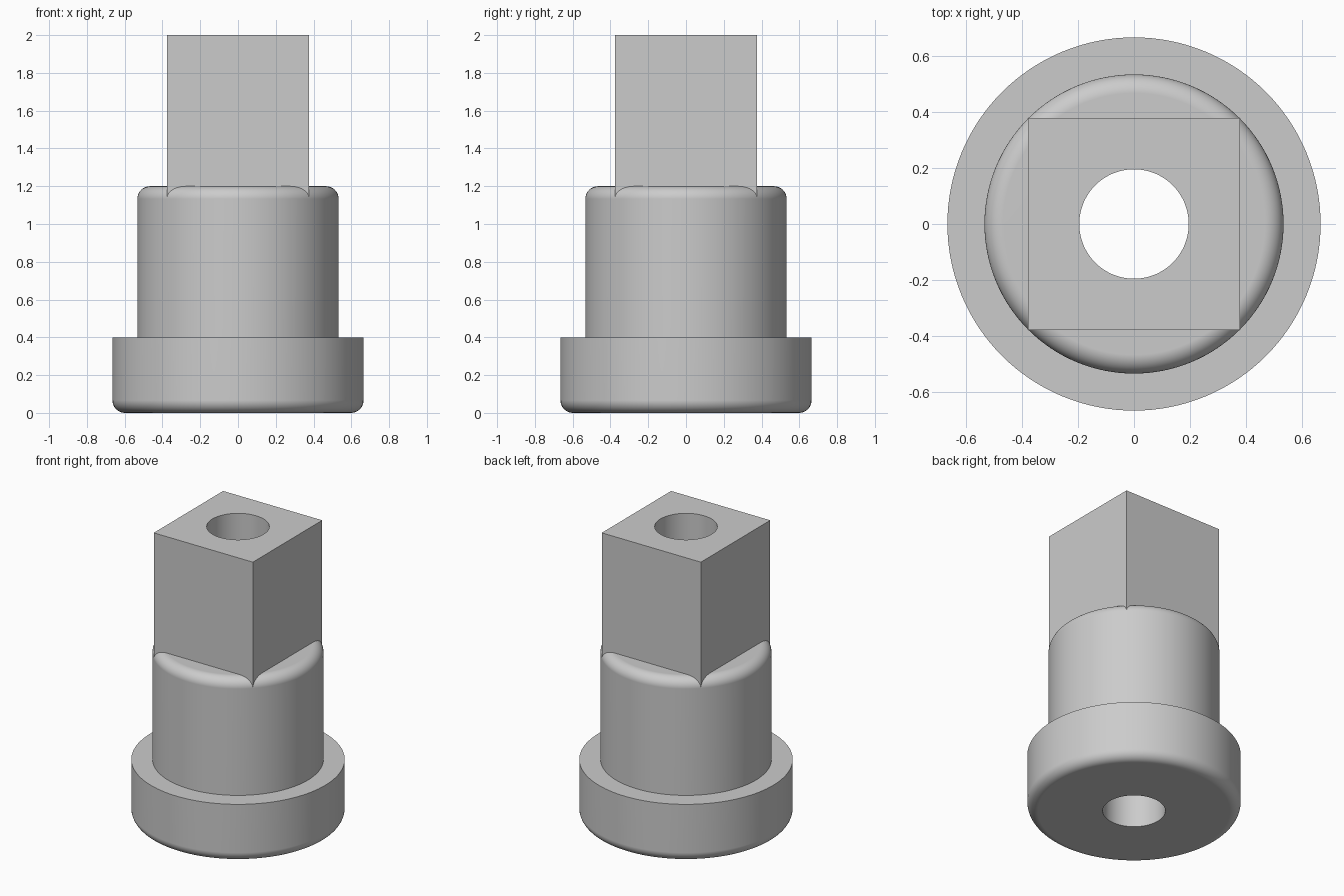
import bpy, bmesh, math

cube = bpy.data.objects.get("Cube")
if cube:
    bpy.data.objects.remove(cube)

SEGMENTS = 128
BORE = 0.195
FLANGE = 0.665
BARREL = 0.533
HALF = BARREL / math.sqrt(2)   # square corners touch the barrel wall
FILLET = 0.067
SOCKET = 1.13

grey = bpy.data.materials.new("grey metal")
grey.use_nodes = True
colour = (0.6, 0.6, 0.6, 1)
grey.diffuse_color = colour
grey.node_tree.nodes["Principled BSDF"].inputs["Base Color"].default_value = colour


def arc(cx, cz, start, end, steps=10):
    """Points of a fillet in the radius/height plane."""
    angles = [math.radians(start + (end - start) * i / steps) for i in range(steps + 1)]
    return [(cx + FILLET * math.cos(a), cz + FILLET * math.sin(a)) for a in angles]


def circle(radius, angle):
    return radius


def square(radius, angle):
    """Distance from the axis to a square whose corners lie on the radius."""
    side = radius / math.sqrt(2)
    return side / max(abs(math.cos(angle)), abs(math.sin(angle)))


def sweep(name, profile):
    """Close a (radius, height, shape) profile into a ring around the z axis."""
    bm = bmesh.new()
    loops = []
    for i in range(SEGMENTS):
        a = 2 * math.pi * i / SEGMENTS
        loops.append([bm.verts.new((shape(r, a) * math.cos(a), shape(r, a) * math.sin(a), z))
                      for r, z, shape in profile])
    n = len(profile)
    for i, loop in enumerate(loops):
        following = loops[(i + 1) % SEGMENTS]
        for j in range(n):
            k = (j + 1) % n
            bm.faces.new((loop[j], following[j], following[k], loop[k]))
    bmesh.ops.recalc_face_normals(bm, faces=bm.faces)
    mesh = bpy.data.meshes.new(name)
    bm.to_mesh(mesh)
    bm.free()
    mesh.materials.append(grey)
    obj = bpy.data.objects.new(name, mesh)
    bpy.context.collection.objects.link(obj)
    bpy.ops.object.select_all(action='DESELECT')
    obj.select_set(True)
    bpy.context.view_layer.objects.active = obj
    bpy.ops.object.shade_smooth_by_angle(angle=math.radians(30))
    # Keeps flat faces flat beside the fillets
    weighted = obj.modifiers.new("Weighted Normal", 'WEIGHTED_NORMAL')
    weighted.keep_sharp = True
    return obj


# Flange and barrel, with a hidden socket under the square shank
outline = [(BORE, 0)]
outline += arc(FLANGE - FILLET, FILLET, -90, 0)
outline += [(FLANGE, 0.4), (BARREL, 0.4)]
outline += arc(BARREL - FILLET, 1.2 - FILLET, 0, 90)
outline += [(0.3, 1.2), (0.3, SOCKET), (BORE, SOCKET)]
sweep("flanged_barrel", [(r, z, circle) for r, z in outline])

# Square shank with the round bore running through it
sweep("square_shank", [(BORE, SOCKET, circle), (BARREL, SOCKET, square),
                       (BARREL, 2, square), (BORE, 2, circle)])
